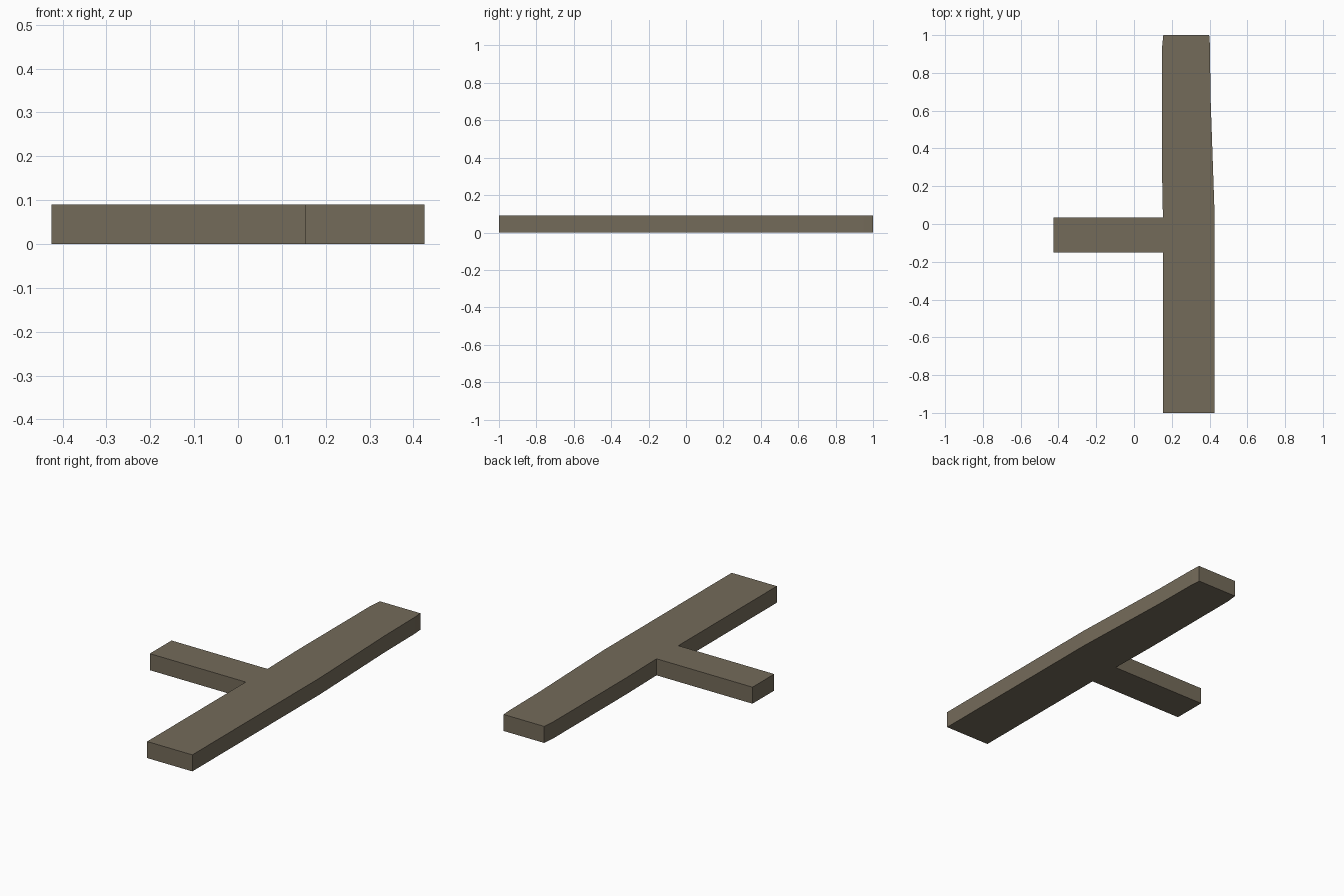
import bpy, bmesh

if "Cube" in bpy.data.objects:
    bpy.data.objects.remove(bpy.data.objects["Cube"])

HEIGHT = 0.09

stone = bpy.data.materials.new("brown_grey_stone")
stone.diffuse_color = (0.175, 0.147, 0.102, 1)
stone.use_nodes = True
stone.node_tree.nodes["Principled BSDF"].inputs["Base Color"].default_value = stone.diffuse_color


def slab(name, outline, height, material):
    """Extrude a flat outline upwards from z = 0."""
    bm = bmesh.new()
    face = bm.faces.new([bm.verts.new((x, y, 0)) for x, y in outline])
    ext = bmesh.ops.extrude_face_region(bm, geom=[face])
    top = [v for v in ext["geom"] if isinstance(v, bmesh.types.BMVert)]
    bmesh.ops.translate(bm, verts=top, vec=(0, 0, height))
    bmesh.ops.recalc_face_normals(bm, faces=bm.faces)
    mesh = bpy.data.meshes.new(name)
    bm.to_mesh(mesh)
    bm.free()
    mesh.materials.append(material)
    obj = bpy.data.objects.new(name, mesh)
    bpy.context.collection.objects.link(obj)
    return obj


# T-shaped walkway: long strip with a slightly tapered far end and a side arm
slab("walkway", [
    (0.153, -1), (0.425, -1), (0.425, 0.10),              # near right side
    (0.405, 0.68), (0.402, 0.95), (0.398, 1),             # tapered far right
    (0.155, 1), (0.148, 0.93), (0.148, 0.30), (0.153, 0.035),  # far left side
    (-0.425, 0.035), (-0.425, -0.152), (0.153, -0.152),   # side arm
], HEIGHT, stone)
